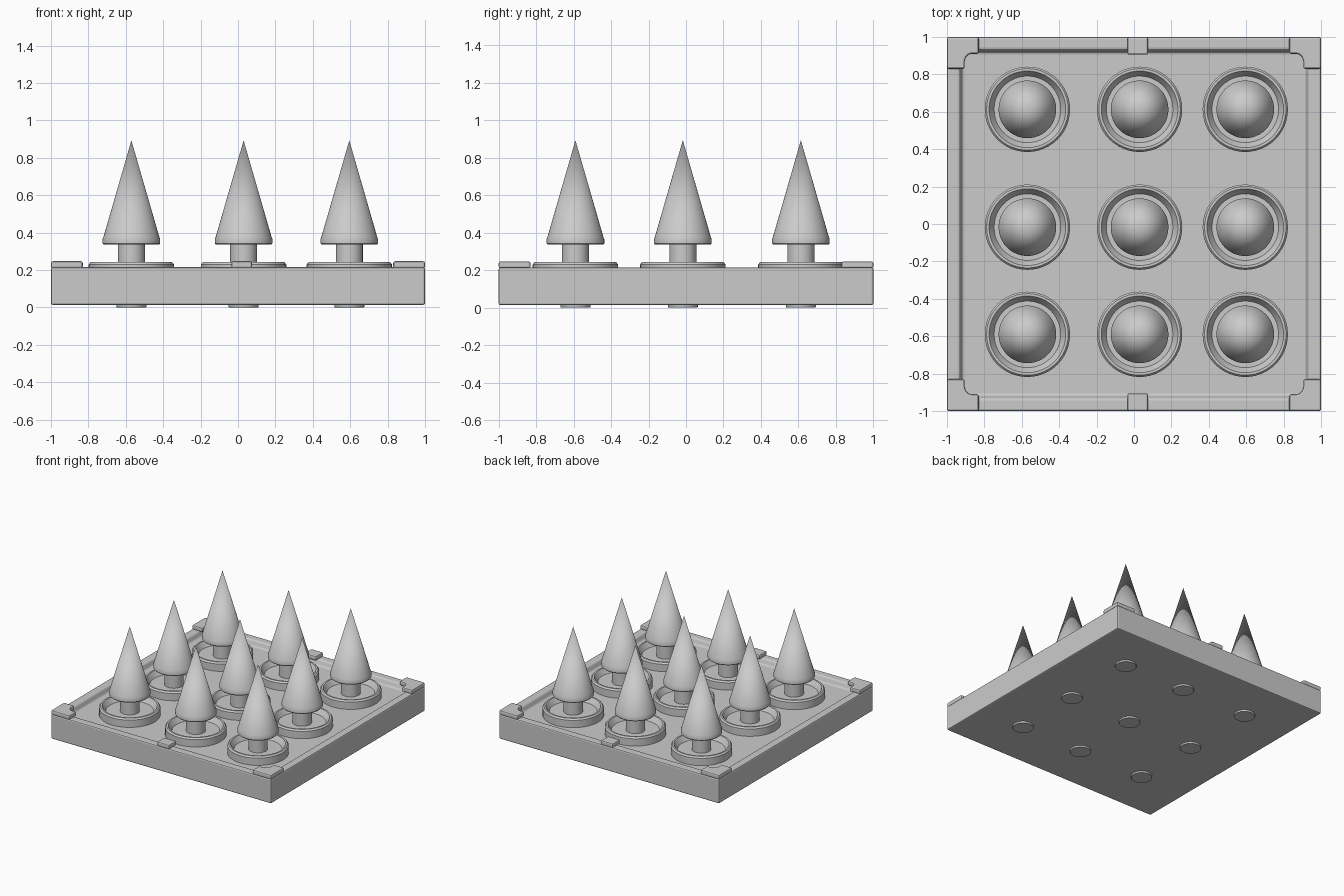
import bpy, bmesh, math

if "Cube" in bpy.data.objects:
    bpy.data.objects.remove(bpy.data.objects["Cube"])

XS = (-0.57, 0.03, 0.595)
YS = (-0.59, -0.017, 0.613)


def add_object(name, bm, bevel=0.0, smooth=False):
    bmesh.ops.recalc_face_normals(bm, faces=bm.faces[:])
    me = bpy.data.meshes.new(name)
    bm.to_mesh(me)
    bm.free()
    ob = bpy.data.objects.new(name, me)
    bpy.context.collection.objects.link(ob)
    if bevel:
        mod = ob.modifiers.new("edge_bevel", 'BEVEL')
        mod.width = bevel
        mod.segments = 2
        mod.limit_method = 'ANGLE'
    if smooth:
        bpy.ops.object.select_all(action='DESELECT')
        ob.select_set(True)
        bpy.context.view_layer.objects.active = ob
        bpy.ops.object.shade_smooth_by_angle(angle=math.radians(35))
    return ob


def prism(name, outline, z0, z1, bevel):
    bm = bmesh.new()
    face = bm.faces.new([bm.verts.new((x, y, z0)) for x, y in outline])
    ext = bmesh.ops.extrude_face_region(bm, geom=[face])
    for v in ext['geom']:
        if isinstance(v, bmesh.types.BMVert):
            v.co.z = z1
    return add_object(name, bm, bevel)


def lathe(name, profile, x, y, closed=False, steps=48):
    bm = bmesh.new()
    verts = [bm.verts.new((r, 0, z)) for r, z in profile]
    pairs = list(zip(verts, verts[1:]))
    if closed:
        pairs.append((verts[-1], verts[0]))
    edges = [bm.edges.new(p) for p in pairs]
    bmesh.ops.spin(bm, geom=verts + edges, cent=(0, 0, 0), axis=(0, 0, 1),
                   angle=math.tau, steps=steps)
    bmesh.ops.remove_doubles(bm, verts=bm.verts[:], dist=1e-5)
    bmesh.ops.translate(bm, verts=bm.verts[:], vec=(x, y, 0))
    return add_object(name, bm, smooth=True)


# Tray: slab with a shallow sunken floor and sloped inner walls
bm = bmesh.new()
bmesh.ops.create_cube(bm, size=1)
for v in bm.verts:
    v.co = (v.co.x * 2, v.co.y * 2, 0.215 if v.co.z > 0 else 0.013)
top = max(bm.faces, key=lambda f: f.calc_center_median().z)
bmesh.ops.inset_region(bm, faces=[top], thickness=0.092)
bmesh.ops.inset_region(bm, faces=[top], thickness=0.025)
for v in top.verts:
    v.co.z = 0.17
add_object("tray", bm, bevel=0.01)

# L-shaped corner caps
cap = [(1, 1), (0.83, 1), (0.83, 0.91), (0.87, 0.91), (0.885, 0.905),
       (0.9, 0.89), (0.905, 0.87), (0.905, 0.83), (1, 0.83)]
for sx in (-1, 1):
    for sy in (-1, 1):
        prism("corner_cap", [(sx * x, sy * y) for x, y in cap], 0.21, 0.247, 0.01)

# Clips in the middle of the front and back rims
for sy in (-1, 1):
    prism("rim_clip", [(-0.035, sy * 0.905), (0.075, sy * 0.905),
                       (0.075, sy), (-0.035, sy)], 0.21, 0.247, 0.01)

# Grid of dishes, stems with underside pegs, and cones
dish = [(0.0, 0.165), (0.228, 0.165), (0.228, 0.23), (0.218, 0.242),
        (0.205, 0.242), (0.178, 0.2), (0.0, 0.2)]
stem = [(0.0, 0.0), (0.078, 0.0), (0.08, 0.003), (0.08, 0.02),
        (0.072, 0.02), (0.072, 0.35), (0.0, 0.35)]
cone = [(0.0, 0.337), (0.149, 0.337), (0.154, 0.343), (0.154, 0.365),
        (0.149, 0.378), (0.0, 0.893)]
for x in XS:
    for y in YS:
        lathe("dish", dish, x, y)
        lathe("stem", stem, x, y)
        lathe("cone_top", cone, x, y)
